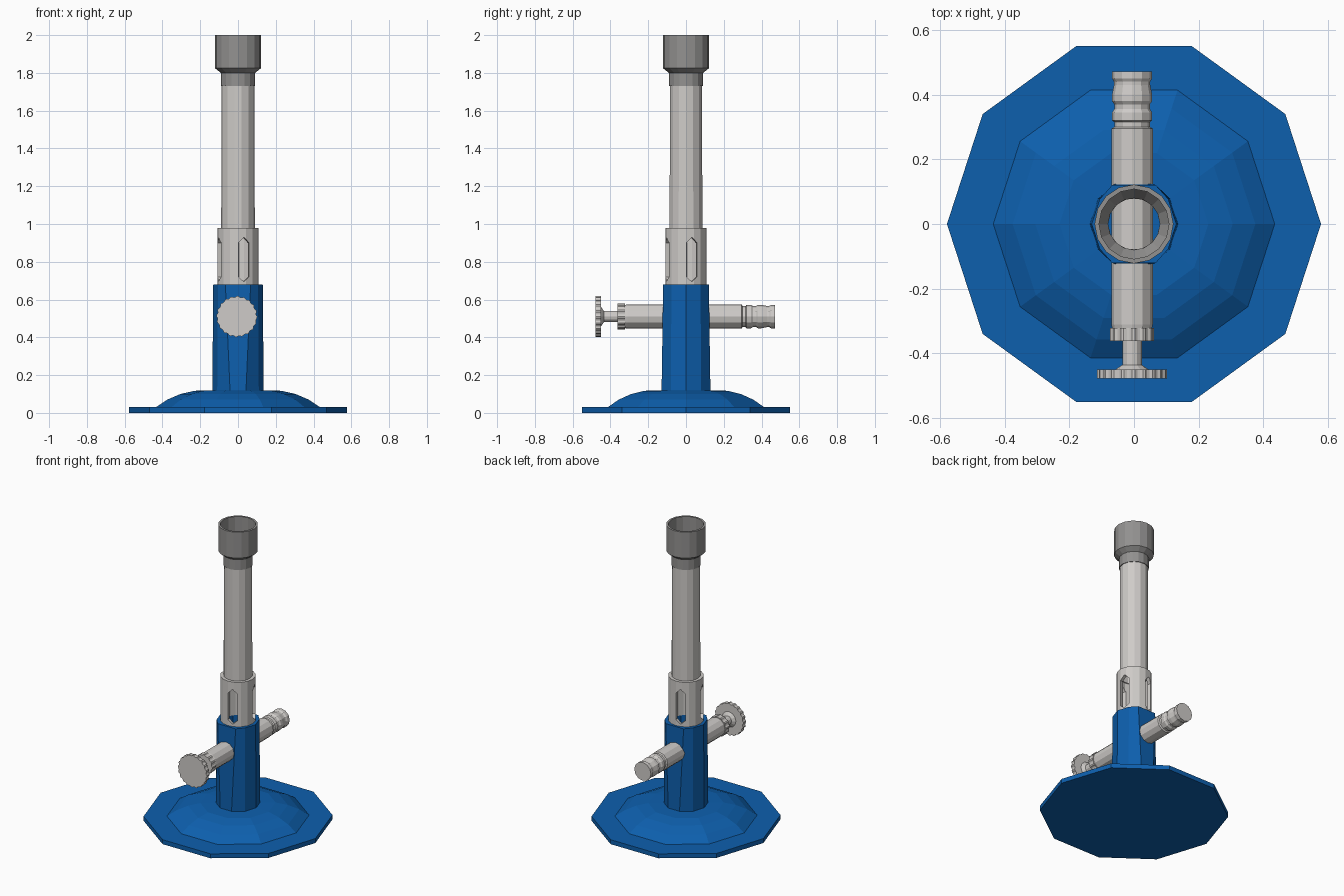
import bpy, bmesh, math
from mathutils import Matrix

if "Cube" in bpy.data.objects:
    bpy.data.objects.remove(bpy.data.objects["Cube"], do_unlink=True)


def material(name, rgb):
    m = bpy.data.materials.new(name)
    m.use_nodes = True
    m.diffuse_color = (*rgb, 1)
    m.node_tree.nodes["Principled BSDF"].inputs["Base Color"].default_value = (*rgb, 1)
    return m


blue = material("blue enamel", (0.004, 0.115, 0.42))
light = material("light metal", (0.62, 0.60, 0.58))
grey = material("grey metal", (0.29, 0.285, 0.28))


def finish(name, bm, mat):
    bmesh.ops.recalc_face_normals(bm, faces=bm.faces)
    mesh = bpy.data.meshes.new(name)
    bm.to_mesh(mesh)
    bm.free()
    mesh.materials.append(mat)
    obj = bpy.data.objects.new(name, mesh)
    bpy.context.collection.objects.link(obj)
    return obj


def lathe(name, profile, sides, mat, ring=False, along_y=False, teeth=0.0, shape=None):
    """Turn (radius, height) points; ring closes the profile, otherwise ends are capped."""
    bm = bmesh.new()
    rings = []
    for k, (r, h) in enumerate(profile):
        loop = []
        for i in range(sides):
            a = 2 * math.pi * i / sides
            rr = r - teeth * (i // 2 % 2)
            x, y = rr * math.cos(a), rr * math.sin(a)
            if shape:
                x, y = shape(x, y, h)
            loop.append(bm.verts.new((x, y, h)))
        rings.append(loop)
    pairs = list(zip(rings, rings[1:]))
    if ring:
        pairs.append((rings[-1], rings[0]))
    else:
        bm.faces.new(rings[0])
        bm.faces.new(rings[-1])
    for lo, hi in pairs:
        for i in range(sides):
            j = (i + 1) % sides
            bm.faces.new((lo[i], lo[j], hi[j], hi[i]))
    if along_y:
        turn = Matrix.Translation((-0.006, 0, 0.51)) @ Matrix.Rotation(-math.pi / 2, 4, 'X')
        bmesh.ops.transform(bm, matrix=turn, verts=bm.verts)
    return finish(name, bm, mat)


# Ten-sided foot: flat plate and shallow dome
lathe("base_plate", [(0.578, 0), (0.578, 0.03)], 10, blue)
lathe("base_dome", [(0.435, 0.03), (0.375, 0.07), (0.305, 0.1), (0.23, 0.117), (0.12, 0.12)], 10, blue)


# Hollow column whose front and back faces widen upwards
def widen(x, y, h):
    if h > 0.5 and abs(y) > 0.115:
        return x * 1.65, y * 0.97
    return x, y


lathe("column", [(0.136, 0.115), (0.131, 0.68), (0.09, 0.68), (0.09, 0.115)],
      10, blue, ring=True, shape=widen)

# Air collar with four long hexagonal slots
collar = lathe("air_collar", [(0.109, 0.67), (0.109, 0.98), (0.086, 0.98), (0.086, 0.67)],
               16, light, ring=True)
bm = bmesh.new()
outline = [(0, 0.695), (0.03, 0.72), (0.03, 0.90), (0, 0.93), (-0.03, 0.90), (-0.03, 0.72)]
for q in range(4):
    spin = Matrix.Rotation(math.radians(17 + 90 * q), 4, 'Z')
    ends = [[bm.verts.new(spin @ Matrix.Translation((d, y, z)).translation) for y, z in outline]
            for d in (0.05, 0.15)]
    for end in ends:
        bm.faces.new(end)
    for i in range(6):
        j = (i + 1) % 6
        bm.faces.new((ends[0][i], ends[0][j], ends[1][j], ends[1][i]))
cutter = finish("slot_cutter", bm, light)
cutter.hide_render = True
mod = collar.modifiers.new("slots", 'BOOLEAN')
mod.operation = 'DIFFERENCE'
mod.solver = 'EXACT'
mod.object = cutter
bpy.context.view_layer.objects.active = collar
bpy.ops.object.modifier_apply(modifier=mod.name)
bpy.data.objects.remove(cutter, do_unlink=True)

# Barrel and flared mouth, open from top to bottom
lathe("barrel", [(0.089, 0.96), (0.087, 1.75), (0.08, 1.75), (0.08, 0.96)], 14, light, ring=True)
lathe("mouth", [(0.091, 1.73), (0.091, 1.80), (0.122, 1.825), (0.122, 2.0),
                (0.108, 2.0), (0.108, 1.84), (0.08, 1.80), (0.08, 1.73)], 16, grey, ring=True)

# Gas pipe running front to back, with a grooved hose end
lathe("gas_pipe", [(0.06, -0.33), (0.064, -0.31), (0.064, 0.295), (0.055, 0.30), (0.055, 0.315),
                   (0.062, 0.32), (0.062, 0.345), (0.055, 0.355), (0.055, 0.37), (0.062, 0.38),
                   (0.062, 0.40), (0.056, 0.43), (0.056, 0.44), (0.062, 0.45), (0.062, 0.472)],
      12, light, along_y=True)

# Needle valve: toothed nut, stem and toothed knob
lathe("valve_nut", [(0.068, -0.362), (0.068, -0.322)], 48, light, along_y=True, teeth=0.005)
lathe("valve_stem", [(0.055, -0.452), (0.03, -0.435), (0.03, -0.36)], 12, light, along_y=True)
lathe("valve_knob", [(0.108, -0.478), (0.108, -0.45)], 80, light, along_y=True, teeth=0.005)
